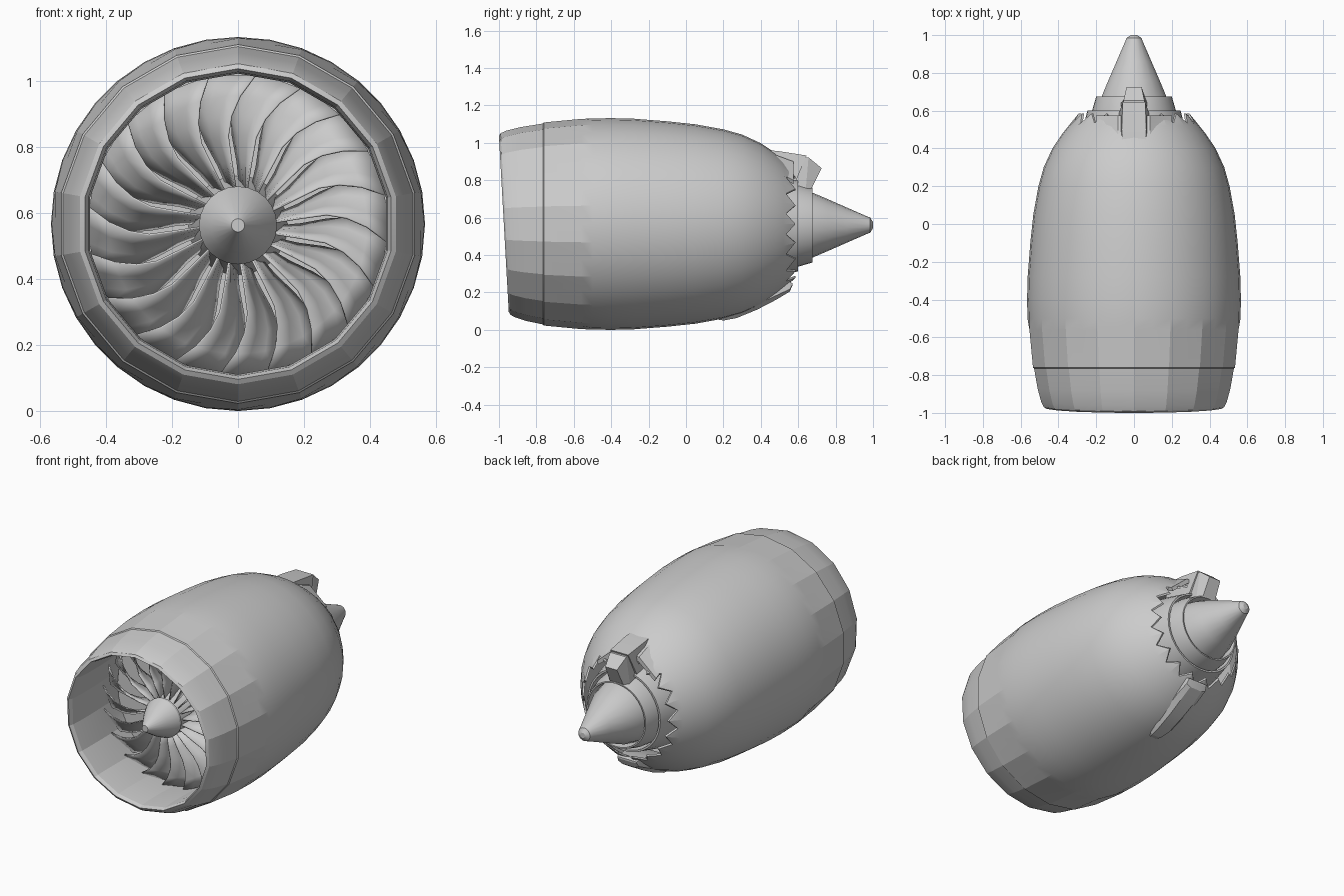
import bpy, bmesh
from math import sin, cos, pi, radians

if "Cube" in bpy.data.objects:
    bpy.data.objects.remove(bpy.data.objects["Cube"])

C = 0.566   # height of the engine axis


def finish(name, bm, angle=14):
    bmesh.ops.recalc_face_normals(bm, faces=bm.faces)
    me = bpy.data.meshes.new(name)
    bm.to_mesh(me)
    bm.free()
    ob = bpy.data.objects.new(name, me)
    bpy.context.collection.objects.link(ob)
    bpy.ops.object.select_all(action='DESELECT')
    ob.select_set(True)
    bpy.context.view_layer.objects.active = ob
    bpy.ops.object.shade_smooth_by_angle(angle=radians(angle))
    return ob


def lathe(name, profile, n, loop=False, point=None, cz=C, angle=14):
    """Spin (y, r) points round the y axis; point(y, r, k) may adjust each one."""
    bm = bmesh.new()
    rings = []
    for y, r in profile:
        ring = []
        for k in range(n):
            a = 2 * pi * k / n
            yy, rr = point(y, r, k) if point else (y, r)
            ring.append(bm.verts.new((rr * sin(a), yy, cz + rr * cos(a))))
        rings.append(ring)
    for i in range(len(rings) if loop else len(rings) - 1):
        a, b = rings[i], rings[(i + 1) % len(rings)]
        for k in range(n):
            j = (k + 1) % n
            bm.faces.new((a[k], a[j], b[j], b[k]))
    if not loop:
        bm.faces.new(rings[0])
        bm.faces.new(rings[-1])
    return finish(name, bm, angle)


def loft(name, sections, angle=14):
    """Join closed cross-sections, each a list of (x, y, z)."""
    bm = bmesh.new()
    rs = [[bm.verts.new(p) for p in s] for s in sections]
    n = len(rs[0])
    for a, b in zip(rs, rs[1:]):
        for k in range(n):
            j = (k + 1) % n
            bm.faces.new((a[k], a[j], b[j], b[k]))
    bm.faces.new(rs[0])
    bm.faces.new(rs[-1])
    return finish(name, bm, angle)


# Nacelle: 18-sided drooped inlet, rounder body, chevron trailing edge
def nacelle_point(y, r, k):
    odd = k % 2
    front = max(0.0, min(1.0, (-0.5 - y) / 0.06))
    if odd:
        r *= 1 - front * (1 - cos(pi / 18))
    droop = max(0.0, min(1.0, (-0.77 - y) / 0.2))
    a = 2 * pi * k / 36
    yy = y - 0.026 * droop * cos(a) * r / 0.465
    if y > 0.55:
        yy, r = (y + 0.025, r - 0.015) if odd else (y - 0.025, r + 0.018)
    return yy, r


outer = [(-0.974, 0.470), (-0.965, 0.485), (-0.94, 0.498), (-0.87, 0.518),
         (-0.765, 0.537), (-0.76, 0.543), (-0.56, 0.562), (-0.50, 0.564),
         (-0.40, 0.566), (-0.28, 0.563), (-0.1, 0.549), (0.05, 0.533),
         (0.2, 0.506), (0.3, 0.478), (0.4, 0.432), (0.48, 0.378),
         (0.52, 0.346), (0.56, 0.308)]
inner = [(0.56, 0.296), (0.5, 0.34), (0.35, 0.43), (0.0, 0.48), (-0.5, 0.47),
         (-0.62, 0.46), (-0.75, 0.455), (-0.88, 0.455), (-0.95, 0.460)]
lathe("nacelle", outer + inner, 36, loop=True, point=nacelle_point)

# Fan: spinner, hub and bulkhead behind the blades
lathe("spinner", [(-0.90, 0.02), (-0.89, 0.026), (-0.80, 0.083), (-0.73, 0.118),
                  (-0.715, 0.118)], 24, cz=0.562, angle=20)
lathe("fan_hub", [(-0.715, 0.108), (-0.5, 0.15)], 24, cz=0.562, angle=20)
lathe("fan_bulkhead", [(-0.5, 0.465), (-0.48, 0.465)], 36)

# Fan blades: (radius, leading angle, trailing angle, leading y, trailing y)
blade = [(0.105, 0, -11, -0.70, -0.55), (0.19, -2.5, -15, -0.70, -0.55),
         (0.27, -3, -18, -0.695, -0.56), (0.33, 0, -18, -0.685, -0.57),
         (0.39, 4.5, -15, -0.675, -0.58), (0.452, 10, -10, -0.66, -0.59)]
bm = bmesh.new()
for i in range(20):
    rows = []
    for r, la, ta, ly, ty in blade:
        row = []
        for t in (0, 0.33, 0.67, 1):
            a = radians(-3.5 + 18 * i + la + (ta - la) * t)
            y = ly + (ty - ly) * (t + 0.25 * t * (1 - t))
            row.append(bm.verts.new((r * sin(a), y, 0.564 + r * cos(a))))
        rows.append(row)
    for p, q in zip(rows, rows[1:]):
        for k in range(3):
            bm.faces.new((p[k], p[k + 1], q[k + 1], q[k]))
fan = finish("fan_blades", bm, 30)
solid = fan.modifiers.new("thickness", 'SOLIDIFY')
solid.thickness = 0.006
solid.offset = 0

# Core: outer cowl, inner nozzle with open rims, exhaust cone
lathe("core_cowl", [(-0.48, 0.2), (-0.2, 0.28), (0.2, 0.31), (0.45, 0.285), (0.60, 0.247),
                    (0.60, 0.236), (0.52, 0.23)], 36, cz=0.56)
lathe("core_nozzle", [(0.5, 0.232), (0.6, 0.222), (0.675, 0.2), (0.675, 0.192),
                      (0.62, 0.185)], 36, cz=0.56)
lathe("exhaust_cone", [(0.6, 0.19), (0.68, 0.172), (0.76, 0.138), (0.86, 0.094),
                       (0.965, 0.048), (0.985, 0.04), (1.0, 0.016)], 18, cz=0.56, angle=25)

# Pylon: flared saddle, tapered body and narrow tail block
def saddle(y, top, drop):
    return [(-0.2, y, top - drop), (-0.085, y, top), (0.085, y, top), (0.2, y, top - drop),
            (0.19, y, top - drop - 0.02), (0.08, y, top - 0.03),
            (-0.08, y, top - 0.03), (-0.19, y, top - drop - 0.02)]


loft("pylon_saddle", [saddle(0.38, 0.955, 0.06), saddle(0.48, 0.935, 0.09),
                      saddle(0.575, 0.90, 0.1)])


def block(w, bottom, top, wt):
    (yb, zb), (yt, zt) = bottom, top
    return [(-w, yb, zb), (w, yb, zb), (wt, yt, zt), (-wt, yt, zt)]


loft("pylon_body", [block(0.09, (0.36, 0.8), (0.40, 0.965), 0.06),
                    block(0.085, (0.5, 0.8), (0.5, 0.955), 0.065),
                    block(0.08, (0.585, 0.79), (0.645, 0.932), 0.06)])
loft("pylon_tail", [block(0.075, (0.5, 0.74), (0.55, 0.92), 0.06),
                    block(0.07, (0.64, 0.745), (0.655, 0.922), 0.055),
                    block(0.045, (0.67, 0.755), (0.725, 0.865), 0.04)])

# Lower keel fairing
keel = [(0.13, 0.062, 0.10, 0.02), (0.2, 0.05, 0.14, 0.05), (0.27, 0.063, 0.18, 0.065),
        (0.38, 0.108, 0.22, 0.07), (0.48, 0.16, 0.25, 0.075), (0.555, 0.205, 0.255, 0.07),
        (0.57, 0.24, 0.25, 0.065)]
loft("keel_fairing", [[(-w, y, hi), (-w, y, lo + 0.25 * (hi - lo)), (-0.6 * w, y, lo),
                       (0.6 * w, y, lo), (w, y, lo + 0.25 * (hi - lo)), (w, y, hi)]
                      for y, lo, hi, w in keel])
